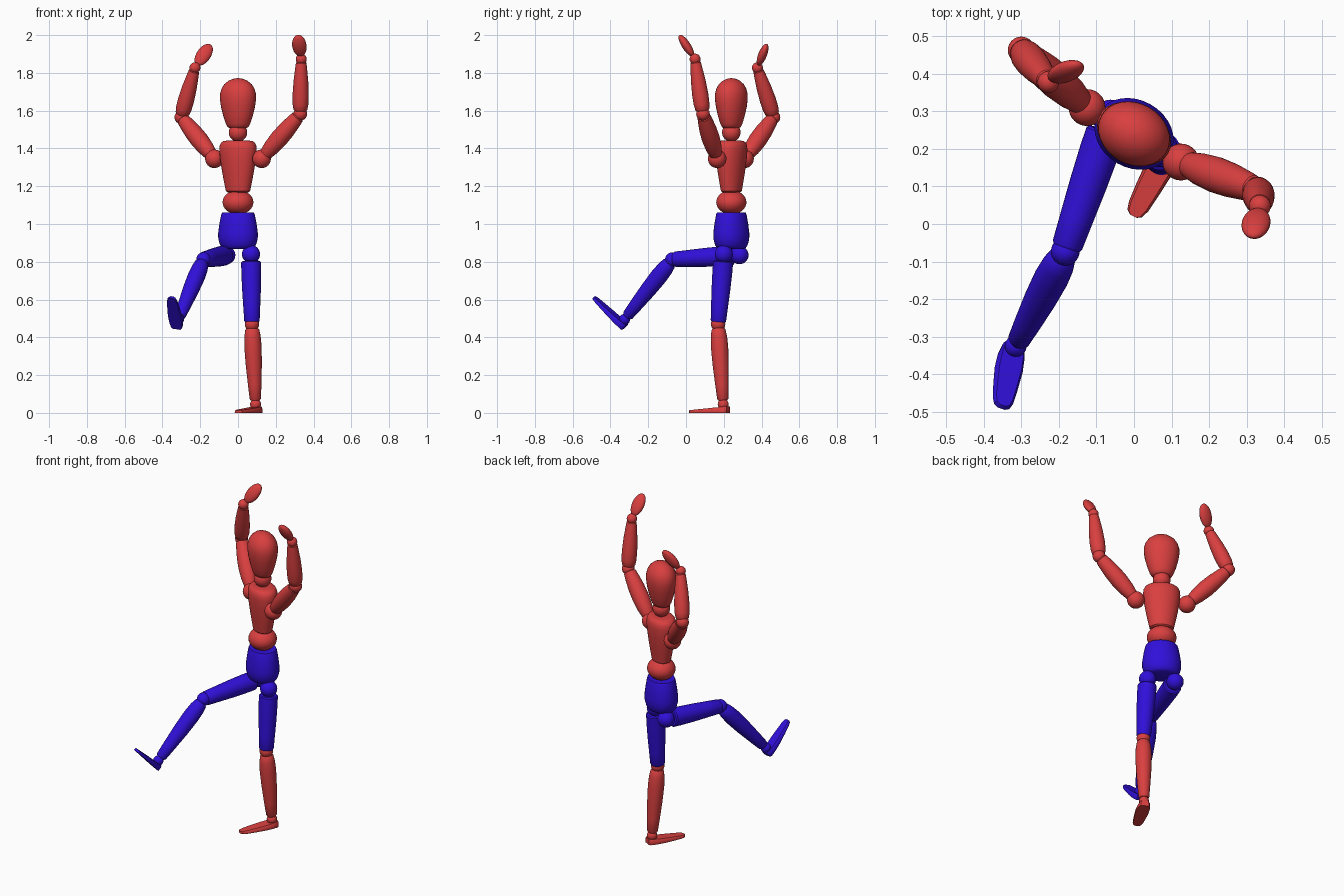
import bpy
import bmesh
import math
from mathutils import Matrix, Vector

default = bpy.data.objects.get("Cube")
if default:
    bpy.data.objects.remove(default, do_unlink=True)


def material(name, rgb):
    m = bpy.data.materials.new(name)
    m.use_nodes = True
    m.diffuse_color = (*rgb, 1)
    node = next(n for n in m.node_tree.nodes if n.type == 'BSDF_PRINCIPLED')
    node.inputs["Base Color"].default_value = (*rgb, 1)
    node.inputs["Roughness"].default_value = 0.6
    return m


RED = material("warm red", (0.70, 0.05, 0.05))
BLUE = material("deep blue", (0.03, 0.005, 0.70))
TWIST = math.radians(-30)          # the body is turned about its vertical axis
SIDES = 32


def finish(name, bm, mat, angle=35):
    bmesh.ops.recalc_face_normals(bm, faces=bm.faces)
    me = bpy.data.meshes.new(name)
    bm.to_mesh(me)
    bm.free()
    me.materials.append(mat)
    ob = bpy.data.objects.new(name, me)
    bpy.context.collection.objects.link(ob)
    bpy.ops.object.select_all(action='DESELECT')
    ob.select_set(True)
    bpy.context.view_layer.objects.active = ob
    bpy.ops.object.shade_smooth_by_angle(angle=math.radians(angle))
    return ob


def frame(origin, axis, hint):
    """Matrix whose z follows axis and whose x lies as near hint as possible."""
    z = Vector(axis).normalized()
    x = Vector(hint)
    x = (x - z * x.dot(z)).normalized()
    y = z.cross(x)
    return Matrix.Translation(origin) @ Matrix((x, y, z)).transposed().to_4x4()


def skin(bm, rings):
    """Bridge a stack of equal vertex rings and cap both ends."""
    loops = [[bm.verts.new(p) for p in ring] for ring in rings]
    n = len(loops[0])
    for a, b in zip(loops, loops[1:]):
        for i in range(n):
            j = (i + 1) % n
            bm.faces.new((a[i], a[j], b[j], b[i]))
    bm.faces.new(loops[0])
    bm.faces.new(loops[-1])


def lathe(name, profile, mat, matrix, flat=1.0):
    """Turned solid from (height, radius) pairs; flat squashes the depth."""
    bm = bmesh.new()
    turns = [math.tau * i / SIDES for i in range(SIDES)]
    skin(bm, [[(r * math.cos(t), r * flat * math.sin(t), h) for t in turns]
              for h, r in profile])
    bm.transform(matrix)
    return finish(name, bm, mat)


def ellipsoid(name, radii, mat, matrix):
    bm = bmesh.new()
    bmesh.ops.create_uvsphere(bm, u_segments=SIDES, v_segments=16, radius=1)
    bm.transform(matrix @ Matrix.Diagonal((*radii, 1)))
    return finish(name, bm, mat, 60)


def ball(name, centre, r, mat):
    return ellipsoid(name, (r, r, r), mat, Matrix.Translation(centre))


def limb(name, start, end, profile, mat):
    """Turned limb piece; profile heights are fractions of the bone."""
    a, b = Vector(start), Vector(end)
    length = (b - a).length
    return lathe(name, [(t * length, r) for t, r in profile], mat,
                 frame(a, b - a, (1, 0.3, 0)))


def hand(name, wrist, tip, mat):
    a, b = Vector(wrist), Vector(tip)
    axis = b - a
    return ellipsoid(name, (0.038, 0.023, axis.length * 0.44), mat,
                     frame(a + axis * 0.56, axis, (1, 0, 0)))


def foot(name, ankle, forward, up, mat):
    """Wedge foot: rounded sole outline raised to a sloping, narrower top."""
    half = [(-0.03, 0.022), (-0.022, 0.03), (0.01, 0.036), (0.06, 0.038),
            (0.12, 0.034), (0.17, 0.029), (0.192, 0.022), (0.2, 0.01)]
    outline = half + [(f, -w) for f, w in reversed(half)]
    f = Vector(forward).normalized()
    u = Vector(up)
    u = (u - f * u.dot(f)).normalized()
    side = u.cross(f)

    def ring(height, inset):
        return [Vector(ankle) + f * d + side * w * inset
                + u * (height * (1 - 2.6 * (d + 0.03)) - 0.045)
                for d, w in outline]

    bm = bmesh.new()
    skin(bm, [ring(0, 0.96), ring(0.006, 1), ring(0.024, 0.96), ring(0.034, 0.8)])
    return finish(name, bm, mat)


# Trunk and head
body = Matrix.Translation((0, 0.24, 0)) @ Matrix.Rotation(TWIST, 4, 'Z')
lathe("head", [(1.507, 0.045), (1.513, 0.057), (1.53, 0.067), (1.57, 0.081),
               (1.62, 0.094), (1.66, 0.1), (1.69, 0.099), (1.715, 0.092),
               (1.74, 0.076), (1.758, 0.053), (1.768, 0.03), (1.772, 0.006)],
      RED, body, 0.82)
ball("neck", (0, 0.24, 1.485), 0.049, RED)
lathe("chest", [(1.168, 0.058), (1.174, 0.068), (1.22, 0.078), (1.28, 0.09),
                (1.34, 0.1), (1.39, 0.105), (1.415, 0.103), (1.43, 0.095),
                (1.438, 0.084), (1.442, 0.06)], RED, body, 0.74)
ellipsoid("waist", (0.083, 0.079, 0.064), RED,
          body @ Matrix.Translation((0, 0, 1.115)))
lathe("pelvis", [(0.868, 0.075), (0.874, 0.088), (0.89, 0.1), (0.92, 0.109),
                 (0.95, 0.11), (1.0, 0.103), (1.05, 0.093), (1.06, 0.088)],
      BLUE, body, 0.82)

# Arms: shoulder, elbow, wrist, fingertip
UPPER_ARM = [(0.08, 0.03), (0.12, 0.035), (0.25, 0.043), (0.45, 0.048),
             (0.65, 0.046), (0.85, 0.039), (0.93, 0.035), (0.95, 0.028)]
FOREARM = [(0.05, 0.03), (0.08, 0.037), (0.18, 0.042), (0.35, 0.043),
           (0.6, 0.039), (0.85, 0.031), (0.93, 0.028), (0.95, 0.022)]
arms = {
    "left": ((0.125, 0.165, 1.345), (0.33, 0.09, 1.583),
             (0.335, 0.048, 1.873), (0.317, -0.035, 2.0)),
    "right": ((-0.125, 0.31, 1.345), (-0.3, 0.463, 1.565),
              (-0.228, 0.378, 1.827), (-0.145, 0.427, 1.95)),
}
for side, (shoulder, elbow, wrist, tip) in arms.items():
    ball(side + "_shoulder", shoulder, 0.049, RED)
    limb(side + "_upper_arm", shoulder, elbow, UPPER_ARM, RED)
    ball(side + "_elbow", elbow, 0.036, RED)
    limb(side + "_forearm", elbow, wrist, FOREARM, RED)
    ball(side + "_wrist", wrist, 0.029, RED)
    hand(side + "_hand", wrist, tip, RED)

# Legs: hip, knee, ankle, toe direction, lower leg colour
THIGH = [(0.1, 0.046), (0.115, 0.053), (0.25, 0.053), (0.5, 0.05),
         (0.75, 0.045), (0.95, 0.041), (0.97, 0.037)]
SHIN = [(0.05, 0.03), (0.07, 0.037), (0.15, 0.043), (0.28, 0.046),
        (0.5, 0.043), (0.75, 0.036), (0.93, 0.03), (0.95, 0.024)]
legs = {
    "left": ((0.069, 0.2, 0.84), (0.074, 0.17, 0.47),
             (0.093, 0.197, 0.045), (-0.475, -0.88, 0), RED),
    "right": ((-0.062, 0.283, 0.835), (-0.183, -0.073, 0.812),
              (-0.315, -0.325, 0.495), (-0.12, -0.69, 0.72), BLUE),
}
for side, (hip, knee, ankle, toe, colour) in legs.items():
    ball(side + "_hip", hip, 0.048, BLUE)
    limb(side + "_thigh", hip, knee, THIGH, BLUE)
    ball(side + "_knee", knee, 0.038, colour)
    limb(side + "_shin", knee, ankle, SHIN, colour)
    ball(side + "_ankle", ankle, 0.029, colour)
    up = (0, 0, 1) if side == "left" else Vector(knee) - Vector(ankle)
    foot(side + "_foot", ankle, toe, up, colour)
